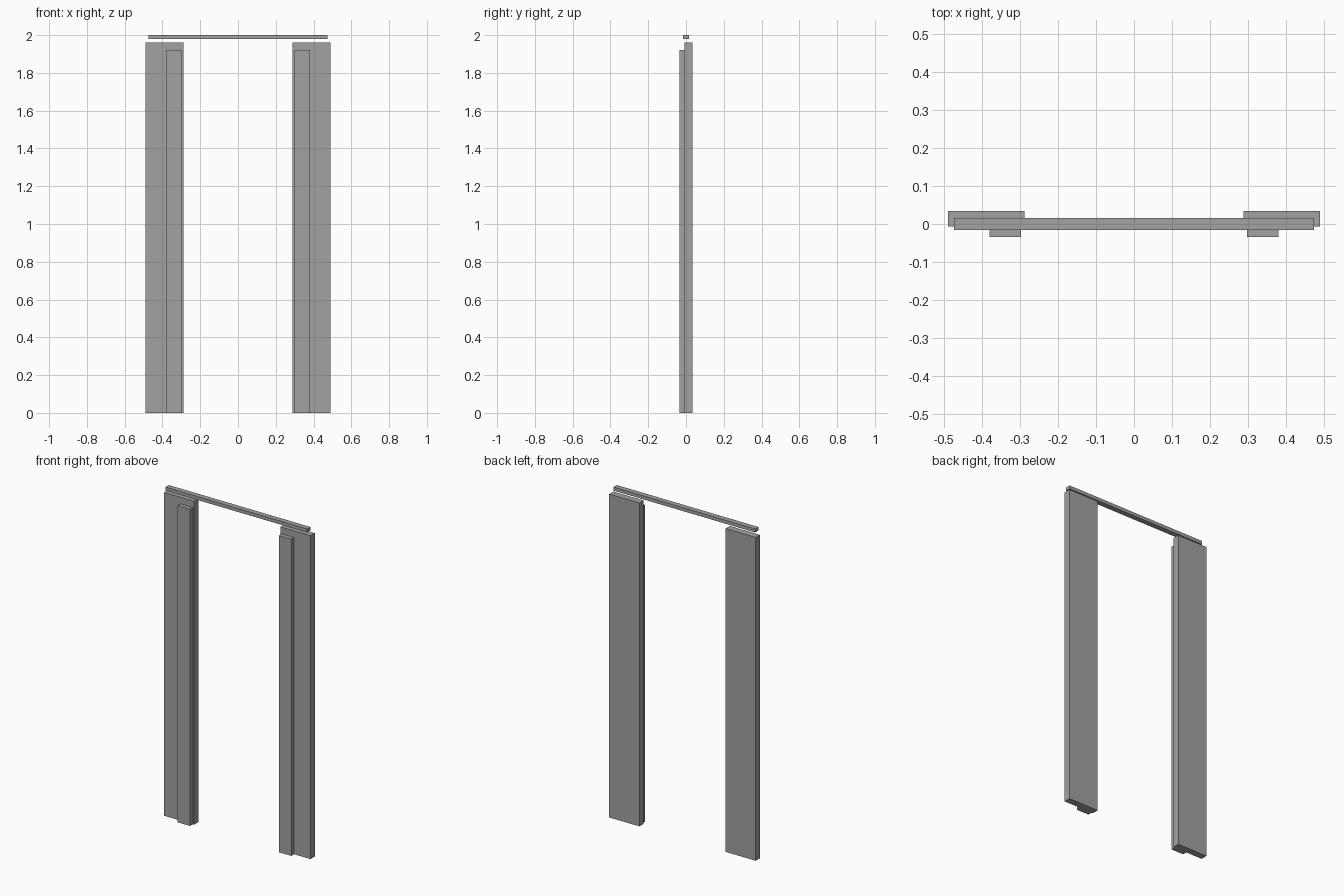
import bpy
from mathutils import Vector

cube = bpy.data.objects.get("Cube")
if cube:
    bpy.data.objects.remove(cube, do_unlink=True)

grey = bpy.data.materials.new("plain_grey")
grey.use_nodes = True
colour = (0.36, 0.36, 0.36, 1)
grey.diffuse_color = colour
grey.node_tree.nodes["Principled BSDF"].inputs["Base Color"].default_value = colour


def box(name, low, high):
    """Axis-aligned box between two opposite corners."""
    low, high = Vector(low), Vector(high)
    bpy.ops.mesh.primitive_cube_add(size=1, location=(low + high) / 2)
    obj = bpy.context.object
    obj.name = name
    for v in obj.data.vertices:
        v.co *= (high - low)
    obj.data.materials.append(grey)
    return obj


def upright(name, side, inner, outer, front, back, height):
    """Vertical board standing on the floor, on one side of the opening."""
    x0, x1 = sorted((side * inner, side * outer))
    box(name, (x0, front, 0), (x1, back, height))


# Wide boards and narrow stop strips on both sides of the opening
for label, side in (("left", 1), ("right", -1)):
    upright(label + "_jamb_board", side, 0.289, 0.491, -0.007, 0.034, 1.96)
    upright(label + "_stop_strip", side, 0.298, 0.381, -0.034, -0.007, 1.92)

# Thin rail floating just above the boards
box("top_rail", (-0.475, -0.016, 1.979), (0.475, 0.016, 2.0))
